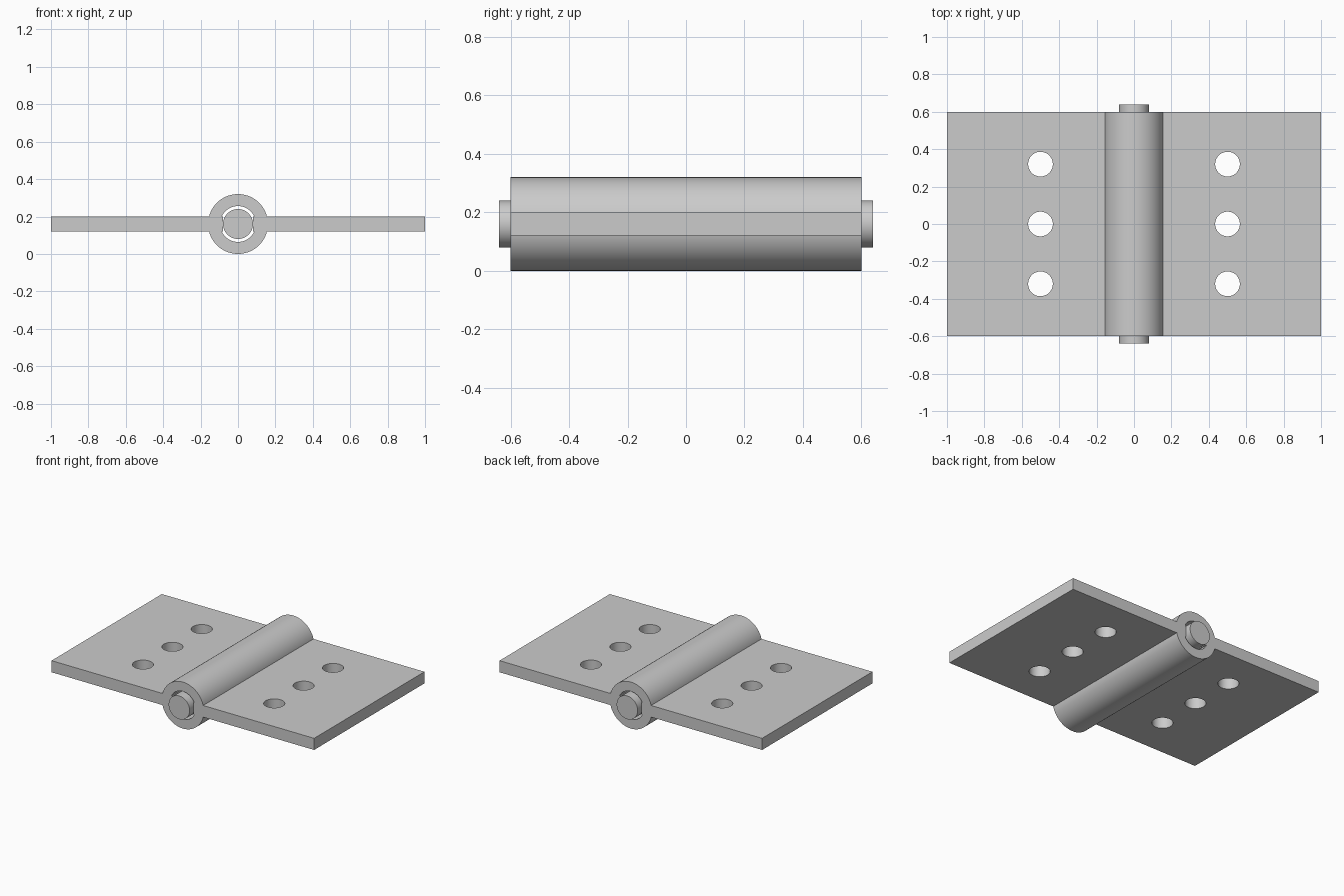
import bpy
import bmesh
import math

cube = bpy.data.objects.get("Cube")
if cube:
    bpy.data.objects.remove(cube, do_unlink=True)

AXIS_Z = 0.16
HALF_WIDTH = 0.6
SEGMENTS = 64

steel = bpy.data.materials.new("grey_steel")
steel.use_nodes = True
GREY = (0.6, 0.6, 0.6, 1)
steel.diffuse_color = GREY
steel.node_tree.nodes["Principled BSDF"].inputs["Base Color"].default_value = GREY


def finish(obj, name):
    obj.name = name
    obj.data.materials.clear()
    obj.data.materials.append(steel)
    bpy.ops.object.select_all(action="DESELECT")
    obj.select_set(True)
    bpy.context.view_layer.objects.active = obj
    bpy.ops.object.shade_smooth_by_angle(angle=math.radians(30))
    return obj


def cylinder(radius, depth, location, along_y=False):
    turn = (math.pi / 2 if along_y else 0, 0, 0)
    bpy.ops.mesh.primitive_cylinder_add(vertices=SEGMENTS, radius=radius, depth=depth,
                                        location=location, rotation=turn)
    return bpy.context.object


def cut(obj, cutter):
    mod = obj.modifiers.new("cut", "BOOLEAN")
    mod.operation = "DIFFERENCE"
    mod.solver = "EXACT"
    mod.object = cutter
    bpy.context.view_layer.objects.active = obj
    bpy.ops.object.modifier_apply(modifier=mod.name)
    bpy.data.objects.remove(cutter, do_unlink=True)


# Barrel: a tube made by sweeping its wall section around the hinge axis
def barrel(outer, inner):
    bm = bmesh.new()
    section = [(inner, -HALF_WIDTH), (outer, -HALF_WIDTH),
               (outer, HALF_WIDTH), (inner, HALF_WIDTH)]
    rings = []
    for i in range(SEGMENTS):
        a = math.tau * i / SEGMENTS
        rings.append([bm.verts.new((r * math.cos(a), y, AXIS_Z + r * math.sin(a)))
                      for r, y in section])
    for i, ring in enumerate(rings):
        after = rings[(i + 1) % SEGMENTS]
        for j in range(4):
            k = (j + 1) % 4
            bm.faces.new((ring[j], ring[k], after[k], after[j]))
    bmesh.ops.recalc_face_normals(bm, faces=bm.faces)
    mesh = bpy.data.meshes.new("barrel")
    bm.to_mesh(mesh)
    bm.free()
    obj = bpy.data.objects.new("barrel", mesh)
    bpy.context.collection.objects.link(obj)
    return obj


finish(barrel(0.16, 0.096), "barrel")

# Pin through the barrel, projecting at both ends
finish(cylinder(0.08, 1.28, (0, 0, AXIS_Z), along_y=True), "hinge_pin")

# Leaves, each with three screw holes
for side, name in ((1, "left_leaf"), (-1, "right_leaf")):
    bpy.ops.mesh.primitive_cube_add(size=1, location=(side * 0.54, 0, AXIS_Z))
    leaf = bpy.context.object
    leaf.scale = (0.92, 2 * HALF_WIDTH, 0.08)
    bpy.ops.object.transform_apply(location=False, rotation=False, scale=True)
    for y in (-0.32, 0, 0.32):
        cut(leaf, cylinder(0.066, 0.3, (side * 0.5, y, AXIS_Z)))
    finish(leaf, name)
